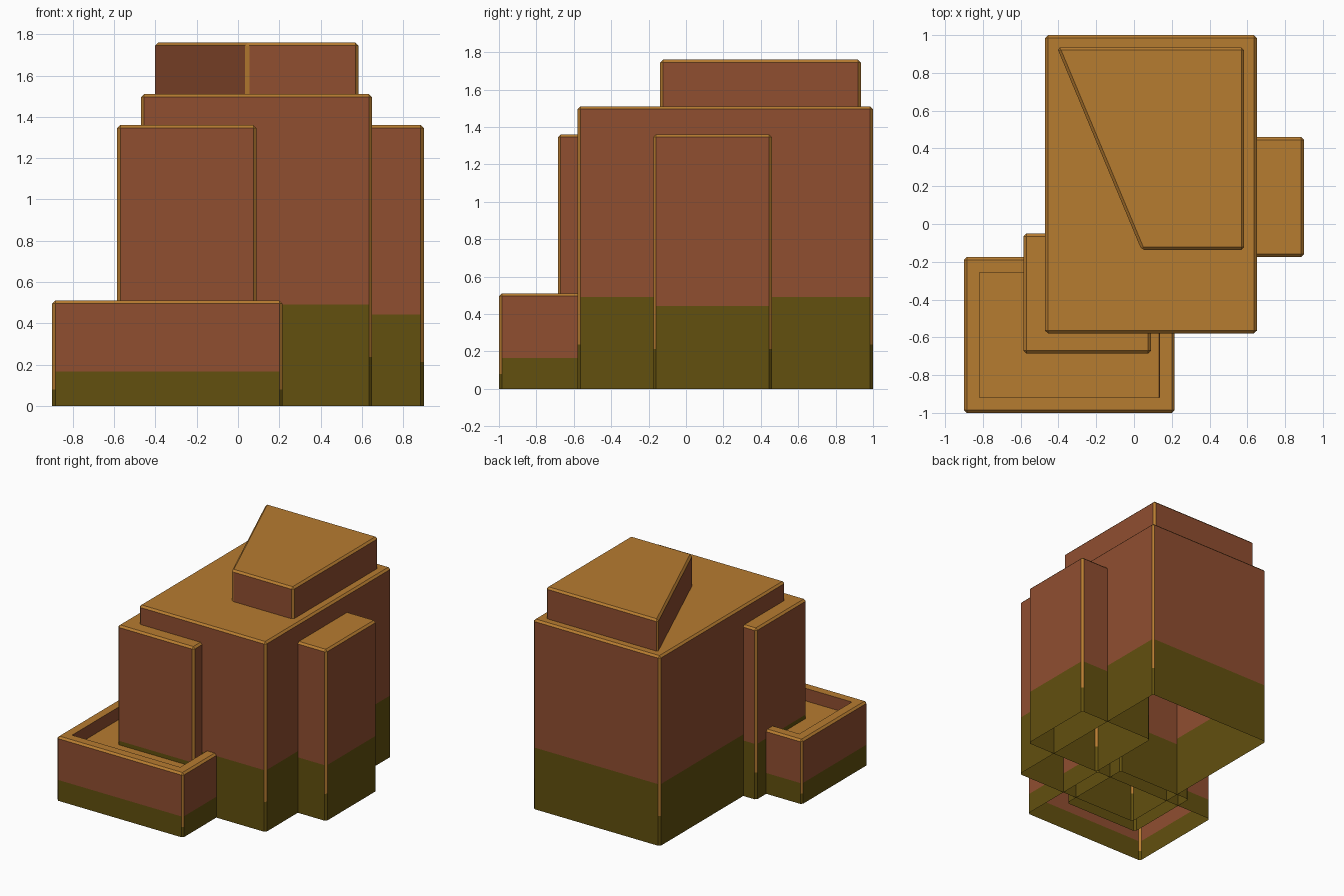
import bpy, bmesh
from mathutils import Vector

if "Cube" in bpy.data.objects:
    bpy.data.objects.remove(bpy.data.objects["Cube"])

BEVEL = 0.015


def material(name, rgb):
    m = bpy.data.materials.new(name)
    m.diffuse_color = (*rgb, 1.0)
    m.use_nodes = True
    m.node_tree.nodes["Principled BSDF"].inputs["Base Color"].default_value = m.diffuse_color
    return m


MATS = [
    material("brick_red", (0.28, 0.077, 0.030)),
    material("tan_trim", (0.47, 0.20, 0.030)),
    material("mossy_olive", (0.122, 0.079, 0.0045)),
]
BRICK, TAN, OLIVE = range(3)


def rect(x0, x1, y0, y1):
    return [(x0, y0), (x1, y0), (x1, y1), (x0, y1)]


def block(name, outline, z0, z1, stained=True, recess=None):
    """Open-bottomed prism with tan top and chipped tan edges, olive base band."""
    bm = bmesh.new()
    low = [bm.verts.new((x, y, z0)) for x, y in outline]
    high = [bm.verts.new((x, y, z1)) for x, y in outline]
    n = len(outline)
    for i in range(n):
        j = (i + 1) % n
        bm.faces.new((low[i], low[j], high[j], high[i])).material_index = BRICK
    bm.faces.new(high).material_index = TAN
    bm.normal_update()

    # tan chamfer on every edge except the open bottom rim
    edges = [e for e in bm.edges if not e.is_boundary]
    bmesh.ops.bevel(bm, geom=edges, offset=BEVEL, offset_type='OFFSET',
                    segments=1, affect='EDGES', material=TAN)
    bm.normal_update()

    # sunken bed with brick inner walls and tan floor
    if recess:
        rim, depth = recess
        top = max((f for f in bm.faces if f.normal.z > 0.99),
                  key=lambda f: f.calc_area())
        bmesh.ops.inset_region(bm, faces=[top], thickness=rim - BEVEL)
        bm.normal_update()
        walls = bmesh.ops.inset_region(bm, faces=[top], thickness=0.001,
                                       depth=-depth)["faces"]
        for f in walls:
            f.material_index = BRICK
        top.material_index = TAN

    # olive band on walls, lower olive part on the corner chamfers
    if stained:
        wall_h = z0 + 0.325 * (z1 - z0)
        edge_h = z0 + 0.157 * (z1 - z0)
        for h in (wall_h, edge_h):
            bmesh.ops.bisect_plane(bm, geom=bm.verts[:] + bm.edges[:] + bm.faces[:],
                                   plane_co=Vector((0, 0, h)),
                                   plane_no=Vector((0, 0, 1)))
        for f in bm.faces:
            z = f.calc_center_median().z
            if z < (wall_h if f.material_index == BRICK else edge_h):
                f.material_index = OLIVE

    me = bpy.data.meshes.new(name)
    bm.to_mesh(me)
    bm.free()
    for m in MATS:
        me.materials.append(m)
    ob = bpy.data.objects.new(name, me)
    bpy.context.collection.objects.link(ob)
    return ob


# main building mass
block("main_block", rect(-0.47, 0.65, -0.58, 1.0), 0, 1.51)
# matching side masses, front left and right
block("front_block", rect(-0.585, 0.09, -0.685, -0.05), 0, 1.36)
block("right_block", rect(0.225, 0.90, -0.175, 0.46), 0, 1.36)
# low walled bed at the front left corner
block("low_planter", rect(-0.90, 0.215, -1.0, -0.175), 0, 0.51,
      recess=(0.108, 0.10))
# slanted rooftop block
block("roof_block", [(0.04, -0.138), (0.583, -0.138), (0.583, 0.935), (-0.408, 0.935)],
      1.50, 1.76, stained=False)
